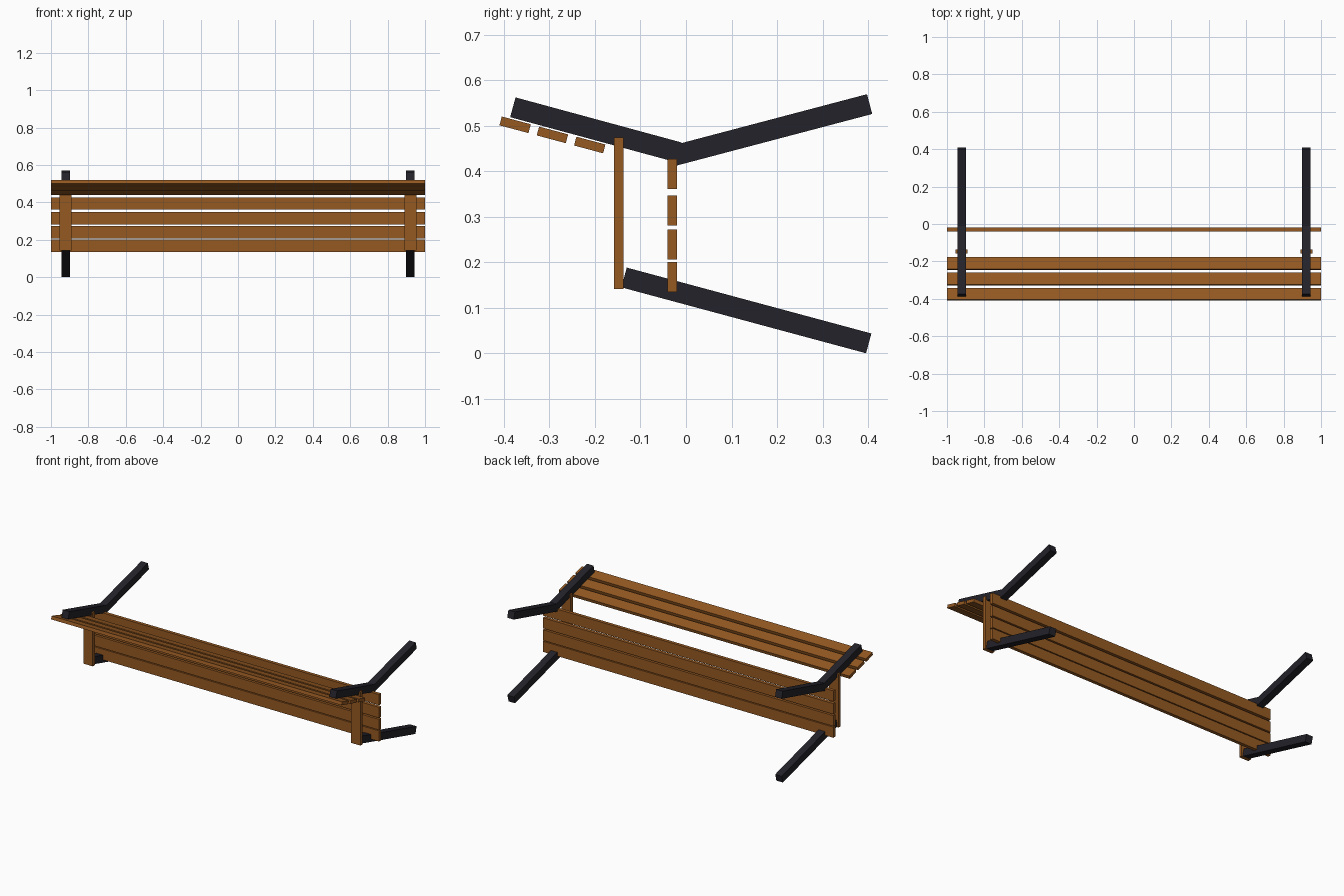
import bpy
from math import atan2, hypot, radians

if "Cube" in bpy.data.objects:
    bpy.data.objects.remove(bpy.data.objects["Cube"])

def material(name, color):
    m = bpy.data.materials.new(name)
    m.diffuse_color = color
    m.use_nodes = True
    m.node_tree.nodes["Principled BSDF"].inputs["Base Color"].default_value = m.diffuse_color
    return m

wood = material("wood", (0.30, 0.10, 0.016, 1))
metal = material("dark_metal", (0.017, 0.016, 0.023, 1))

def box(name, center, size, mat, tilt=0.0):
    bpy.ops.mesh.primitive_cube_add(size=1, location=center)
    ob = bpy.context.object
    ob.name = name
    ob.scale = size
    ob.rotation_euler = (tilt, 0, 0)
    bpy.ops.object.transform_apply(location=False, rotation=False, scale=True)
    ob.data.materials.append(mat)
    return ob

def bar(name, x, a, b, thick=0.045):
    # square bar between two (y, z) end points
    dy, dz = b[0] - a[0], b[1] - a[1]
    center = (x, (a[0] + b[0]) / 2, (a[1] + b[1]) / 2)
    return box(name, center, (thick, hypot(dy, dz), thick), metal, atan2(dz, dy))

# Frames at both ends: three dark bars and a wooden post
for side, x in (("left", -0.922), ("right", 0.922)):
    bar(side + "_front_arm", x, (-0.3805, 0.541), (-0.016, 0.442))
    bar(side + "_rear_arm", x, (-0.025, 0.435), (0.4035, 0.548))
    bar(side + "_lower_leg", x, (-0.136, 0.167), (0.4015, 0.0222))
    box(side + "_post", (x, -0.1475, 0.3085), (0.065, 0.021, 0.333), wood)

# Upright slats
for i, z in enumerate((0.168, 0.2395, 0.3145, 0.394)):
    box(f"upright_slat_{i + 1}", (0, -0.0305, z), (2, 0.021, 0.066), wood)

# Tilted slats under the front arms
for i in range(3):
    box(f"tilted_slat_{i + 1}", (0, -0.3755 + 0.082 * i, 0.5025 - 0.0222 * i),
        (2, 0.066, 0.020), wood, radians(-15))
